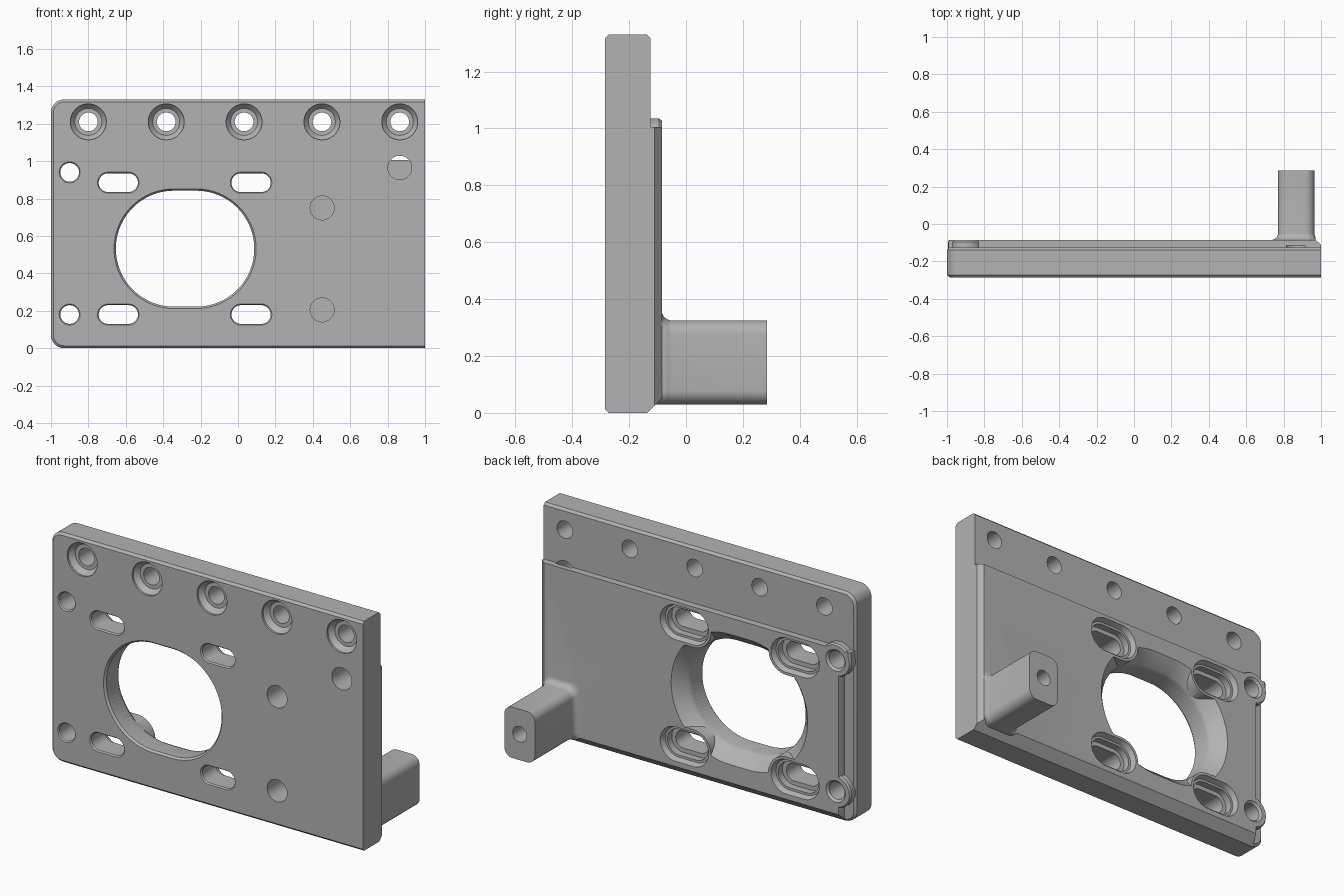
import bpy, bmesh
from math import pi, cos, sin, copysign, radians

cube = bpy.data.objects.get("Cube")
if cube:
    bpy.data.objects.remove(cube, do_unlink=True)

FRONT, BACK, PAD = -0.285, -0.125, -0.085

grey = bpy.data.materials.new("machined grey")
grey.use_nodes = True
grey.diffuse_color = (0.45, 0.45, 0.45, 1)
grey.node_tree.nodes["Principled BSDF"].inputs["Base Color"].default_value = (0.45, 0.45, 0.45, 1)


def slot(cx, cz, r, hx=0, hz=0, n=48):
    """Circle stretched by hx and hz: a hole, a slot or a rounded rectangle."""
    pts = []
    for i in range(n):
        a = 2 * pi * (i + 0.5) / n
        c, s = cos(a), sin(a)
        pts.append((cx + r * c + copysign(hx, c), cz + r * s + copysign(hz, s)))
    return pts


def rect(x0, x1, z0, z1):
    return [(x0, z0), (x1, z0), (x1, z1), (x0, z1)]


def plate_outline(inset, r=0.07, n=10):
    """Square right end, rounded left corners."""
    x0, z0, z1 = -1 + inset, inset, 1.33 - inset
    r -= inset
    pts = [(1, z0), (1, z1)]
    for cz, start in ((z1 - r, pi / 2), (z0 + r, pi)):
        for i in range(n + 1):
            a = start + pi / 2 * i / n
            pts.append((x0 + r + r * cos(a), cz + r * sin(a)))
    return pts


def solid(name, *lofts):
    """Each loft is a list of (y, outline) sections, capped at both ends."""
    bm = bmesh.new()
    for sections in lofts:
        rings = [[bm.verts.new((x, y, z)) for x, z in pts] for y, pts in sections]
        n = len(rings[0])
        bm.faces.new(rings[0])
        bm.faces.new(rings[-1])
        for a, b in zip(rings, rings[1:]):
            for i in range(n):
                j = (i + 1) % n
                bm.faces.new((a[i], a[j], b[j], b[i]))
    bmesh.ops.recalc_face_normals(bm, faces=bm.faces)
    mesh = bpy.data.meshes.new(name)
    bm.to_mesh(mesh)
    bm.free()
    mesh.materials.append(grey)
    obj = bpy.data.objects.new(name, mesh)
    bpy.context.scene.collection.objects.link(obj)
    return obj


def combine(target, tool, operation):
    mod = target.modifiers.new("combine", 'BOOLEAN')
    mod.operation, mod.solver, mod.object = operation, 'EXACT', tool
    bpy.context.view_layer.objects.active = target
    bpy.ops.object.modifier_apply(modifier=mod.name)
    bpy.data.objects.remove(tool, do_unlink=True)


# Plate with small edge chamfers
c = 0.013
plate = solid("mounting_plate", [(FRONT, plate_outline(c)), (FRONT + c, plate_outline(0)),
                                 (BACK - c, plate_outline(0)), (BACK, plate_outline(c))])

# Raised pad on the back, chamfered at the bottom and right
pad = solid("pad", [(-0.135, rect(-0.93, 1, 0, 1.005)),
                    (-0.11, rect(-0.93, 1, 0.025, 1.005)),
                    (PAD, rect(-0.92, 0.97, 0.05, 1.005))])
combine(plate, pad, 'UNION')

# Collars round the two side holes, and the pad corner beside the upper one
side_holes = [(-0.9, 0.94), (-0.9, 0.18)]
collars = solid("side_collars", *[[(-0.16, slot(x, z, 0.095)), (PAD - 0.01, slot(x, z, 0.095)),
                                   (PAD, slot(x, z, 0.088))] for x, z in side_holes])
combine(plate, collars, 'UNION')
corner = solid("pad_corner", [(-0.16, rect(-0.993, -0.9, 0.95, 1.005)),
                              (PAD - 0.01, rect(-0.993, -0.9, 0.95, 1.005)),
                              (PAD, rect(-0.98, -0.9, 0.95, 1.005))])
combine(plate, corner, 'UNION')


# Central opening flared towards the back
def opening(grow):
    return slot(-0.283, 0.532, 0.31 + grow, 0.06, n=96)


flare = solid("flare", [(-0.4, opening(0)), (-0.17, opening(0)), (-0.155, opening(0.006)),
                        (-0.1, opening(0.052)), (PAD, opening(0.068)), (0, opening(0.068))])
combine(plate, flare, 'DIFFERENCE')

# Slot collars standing into the flare
slots = [(x, z) for x in (-0.64, 0.07) for z in (0.18, 0.885)]
collars = solid("slot_collars", *[[(-0.21, slot(x, z, 0.115, 0.055)), (PAD, slot(x, z, 0.115, 0.055))]
                                  for x, z in slots])
combine(plate, collars, 'UNION')
through = solid("opening", [(-0.4, opening(0.02)), (FRONT, opening(0.01)),
                            (FRONT + 0.012, opening(0)), (0.1, opening(0))])
combine(plate, through, 'DIFFERENCE')

# Post with a filleted root
sections = [(-0.2, 0.03)]
sections += [(PAD + 0.035 * (1 - cos(a)), 0.035 * (1 - sin(a)))
             for a in [pi / 2 * i / 6 for i in range(7)]]
sections += [(0.285, 0)]


def post_outline(f):
    x0, x1, z0, z1 = 0.77 - f, 0.965 + min(f, 0.005), 0.03, 0.325 + f
    r = 0.05
    return slot((x0 + x1) / 2, (z0 + z1) / 2, r, (x1 - x0) / 2 - r, (z1 - z0) / 2 - r)


post = solid("post", [(y, post_outline(f)) for y, f in sections])
combine(plate, post, 'UNION')

# All drilled features, cut together
cuts = []
for i in range(5):
    x = -0.8 + 0.41625 * i
    cuts.append([(-0.3, slot(x, 1.21, 0.096)), (FRONT + 0.012, slot(x, 1.21, 0.096)),
                 (FRONT + 0.04, slot(x, 1.21, 0.072)), (FRONT + 0.04, slot(x, 1.21, 0.05)),
                 (0, slot(x, 1.21, 0.05))])
for x, z in side_holes:
    cuts.append([(-0.3, slot(x, z, 0.056)), (FRONT, slot(x, z, 0.056)),
                 (FRONT + 0.008, slot(x, z, 0.05)), (PAD - 0.012, slot(x, z, 0.05)),
                 (PAD, slot(x, z, 0.062)), (0, slot(x, z, 0.062))])
for x, z in slots:
    profile = [(-0.3, 0.056), (FRONT, 0.056), (FRONT + 0.008, 0.05), (-0.155, 0.05),
               (-0.155, 0.075), (-0.115, 0.075), (-0.115, 0.088), (PAD, 0.1), (0, 0.1)]
    cuts.append([(y, slot(x, z, r, 0.055)) for y, r in profile])
for x, z in [(0.45, 0.75), (0.45, 0.205), (0.865, 0.965)]:
    cuts.append([(-0.35, slot(x, z, 0.064)), (-0.115, slot(x, z, 0.064))])
cuts.append([(0.05, slot(0.867, 0.18, 0.045)), (0.35, slot(0.867, 0.18, 0.045))])
combine(plate, solid("drills", *cuts), 'DIFFERENCE')

# Smooth curved walls, keep machined edges crisp
bpy.ops.object.select_all(action='DESELECT')
plate.select_set(True)
bpy.context.view_layer.objects.active = plate
bpy.ops.object.shade_smooth_by_angle(angle=radians(25))
